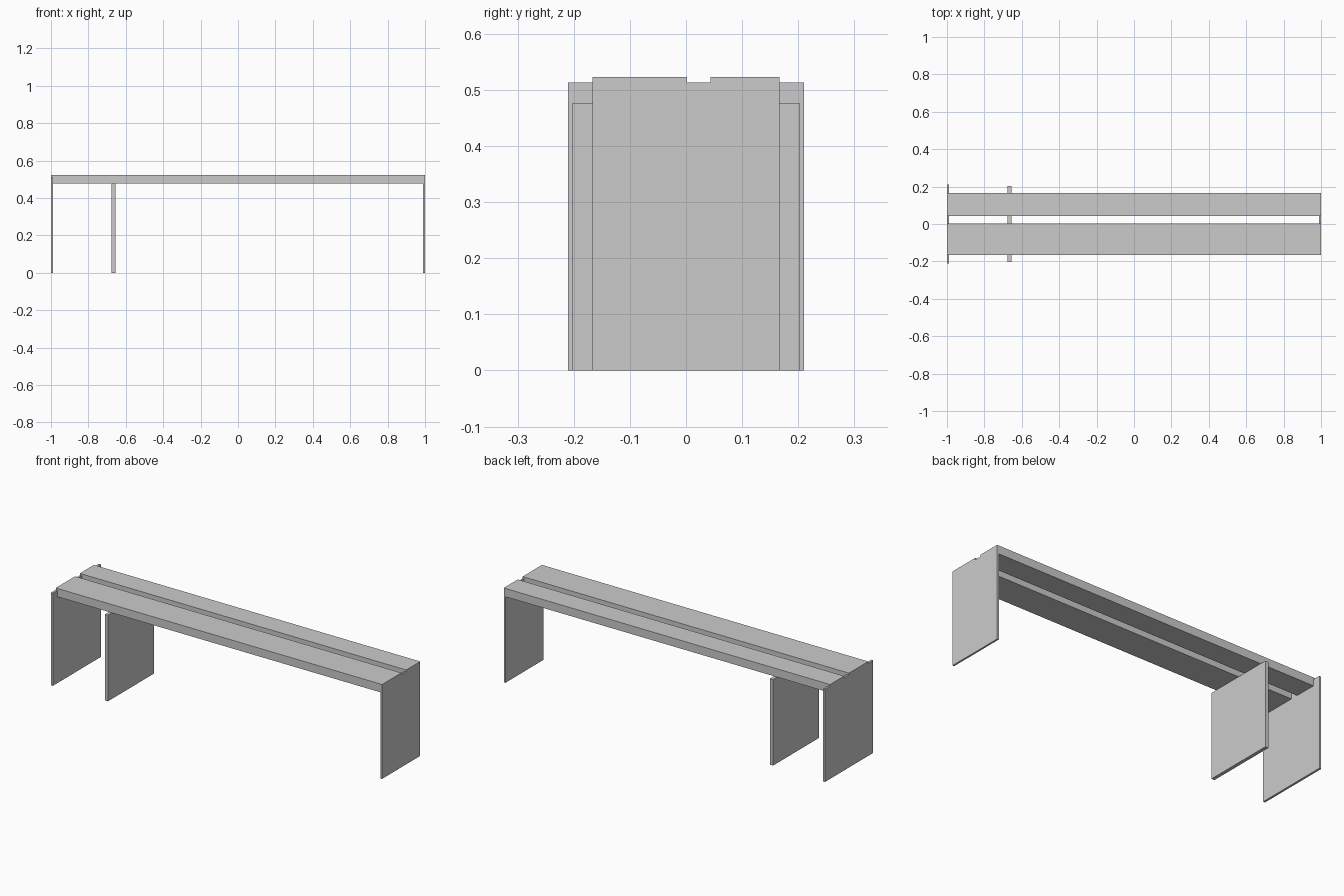
import bpy

if "Cube" in bpy.data.objects:
    bpy.data.objects.remove(bpy.data.objects["Cube"])


def box(name, x, y, z):
    """Axis-aligned board given by its (min, max) range on each axis."""
    bpy.ops.mesh.primitive_cube_add(size=1, location=[sum(r) / 2 for r in (x, y, z)])
    ob = bpy.context.object
    ob.name = name
    ob.scale = [r[1] - r[0] for r in (x, y, z)]
    bpy.ops.object.transform_apply(location=False, rotation=False, scale=True)
    return ob


TOP, UNDER, PANEL_TOP = 0.523, 0.477, 0.513

# Seat planks: wide front one, narrower back one, with a gap between
box("front_seat_plank", (-1, 1), (-0.167, 0.002), (UNDER, TOP))
box("back_seat_plank", (-1, 1), (0.044, 0.167), (UNDER, TOP))

# End panels reach up between the planks; the left one is wider
box("left_end_panel", (-1, -0.988), (-0.21, 0.21), (0, PANEL_TOP))
box("right_end_panel", (0.99, 1), (-0.167, 0.167), (0, PANEL_TOP))

# Inner support stops under the planks
box("inner_leg_panel", (-0.675, -0.656), (-0.202, 0.202), (0, UNDER))
